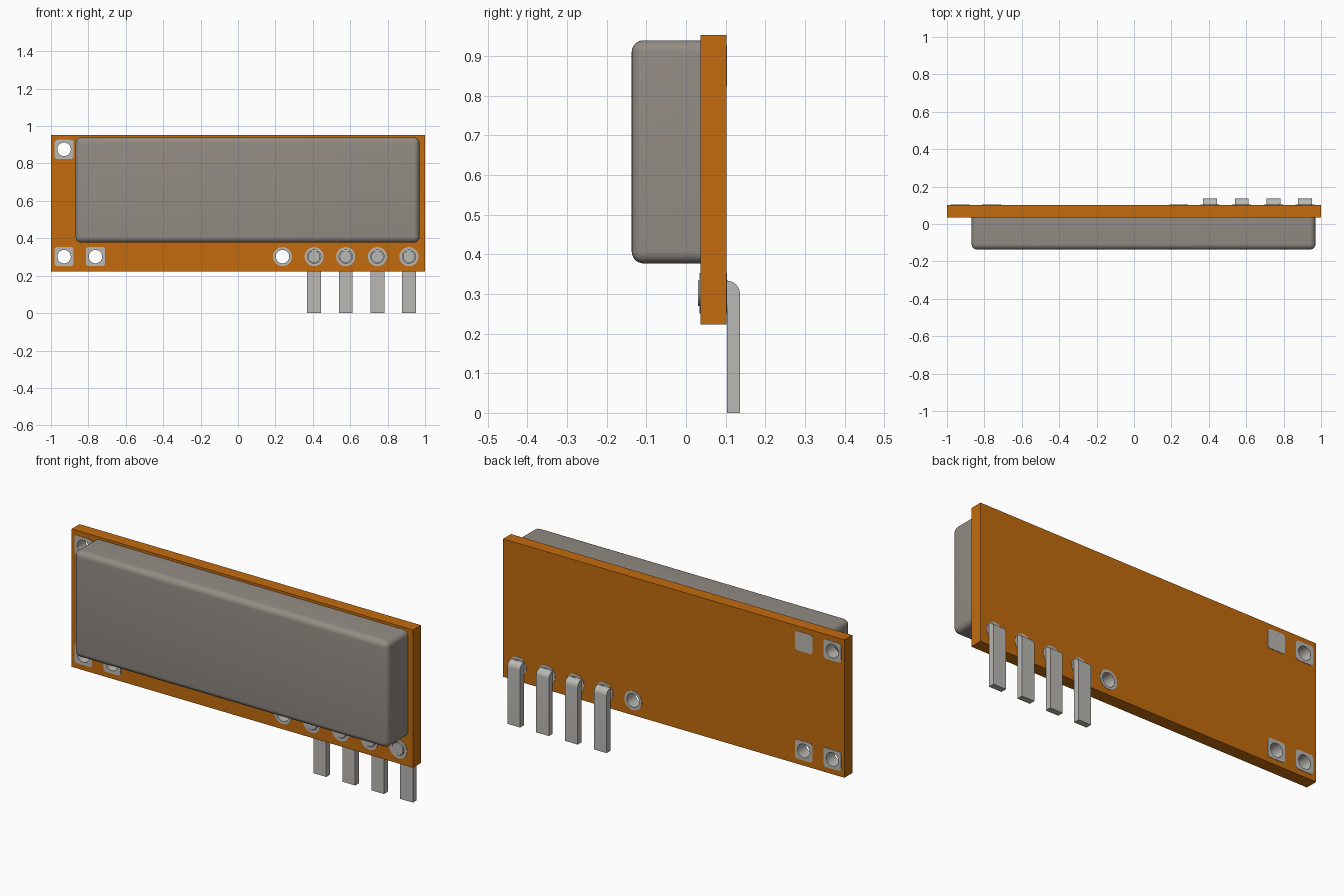
import bpy, bmesh, math
from mathutils import Matrix, Vector

old = bpy.data.objects.get("Cube")
if old:
    bpy.data.objects.remove(old, do_unlink=True)


def material(name, rgb):
    m = bpy.data.materials.new(name)
    m.use_nodes = True
    m.diffuse_color = (*rgb, 1)
    m.node_tree.nodes["Principled BSDF"].inputs["Base Color"].default_value = (*rgb, 1)
    return m


ORANGE = material("orange board", (0.54, 0.147, 0.004))
SILVER = material("silver metal", (0.49, 0.48, 0.456))
CAN = material("warm grey metal", (0.292, 0.262, 0.231))

FRONT, BACK = 0.036, 0.102      # board faces
LOW, HIGH = 0.302, 0.876        # pad rows
HOLE = 0.036
SIDES = 32


def finish(name, bm, mat, smooth=False):
    bmesh.ops.recalc_face_normals(bm, faces=bm.faces)
    mesh = bpy.data.meshes.new(name)
    bm.to_mesh(mesh)
    bm.free()
    mesh.materials.append(mat)
    ob = bpy.data.objects.new(name, mesh)
    bpy.context.collection.objects.link(ob)
    if smooth:
        bpy.ops.object.select_all(action="DESELECT")
        ob.select_set(True)
        bpy.context.view_layer.objects.active = ob
        bpy.ops.object.shade_smooth_by_angle(angle=math.radians(35))
    return ob


def box(x0, x1, y0, y1, z0, z1):
    bm = bmesh.new()
    size = Matrix.Diagonal((x1 - x0, y1 - y0, z1 - z0, 1))
    move = Matrix.Translation(((x0 + x1) / 2, (y0 + y1) / 2, (z0 + z1) / 2))
    bmesh.ops.create_cube(bm, size=1, matrix=move @ size)
    return bm


def add_rod(bm, x, z, radius, y0, y1):
    place = Matrix.Translation((x, (y0 + y1) / 2, z)) @ Matrix.Rotation(math.pi / 2, 4, "X")
    bmesh.ops.create_cone(bm, cap_ends=True, segments=SIDES, radius1=radius,
                          radius2=radius, depth=y1 - y0, matrix=place)


def outline(x, z, half, square):
    """Circle, or square with rounded corners, as (x, z) points."""
    pts = []
    corner = 0.012
    for i in range(SIDES):
        a = math.tau * (i + 0.5) / SIDES
        c, s = math.cos(a), math.sin(a)
        if square:
            sx, sz = math.copysign(1, c), math.copysign(1, s)
            k = half / max(abs(c), abs(s))
            px, pz = c * k, s * k
            inner = half - corner
            if abs(px) > inner and abs(pz) > inner:
                d = Vector((abs(px) - inner, abs(pz) - inner)).normalized() * corner
                px, pz = sx * (inner + d.x), sz * (inner + d.y)
        else:
            px, pz = c * half, s * half
        pts.append((x + px, z + pz))
    return pts


def plated_hole(name, x, z, square):
    """Pads on both board faces joined by a lined hole."""
    bm = bmesh.new()
    t = 0.002
    outer, inner = outline(x, z, 0.051, square), outline(x, z, HOLE, False)
    rings = [(outer, FRONT), (outer, FRONT - t), (inner, FRONT - t),
             (inner, BACK + t), (outer, BACK + t), (outer, BACK)]
    loops = [[bm.verts.new((px, y, pz)) for px, pz in pts] for pts, y in rings]
    for a, b in zip(loops, loops[1:]):
        for i in range(SIDES):
            j = (i + 1) % SIDES
            bm.faces.new((a[i], a[j], b[j], b[i]))
    finish(name, bm, SILVER, True)


# Pad positions
pin_xs = [0.407 + 0.169 * i for i in range(4)]
square_spots = [(-0.93, HIGH), (-0.93, LOW), (-0.762, LOW)]
round_spots = [(0.238, LOW)] + [(x, LOW) for x in pin_xs]

# Circuit board with drilled holes
board = finish("board", box(-1, 1, FRONT, BACK, 0.223, 0.953), ORANGE)
drills = bmesh.new()
for x, z in square_spots + round_spots:
    add_rod(drills, x, z, HOLE + 0.002, FRONT - 0.1, BACK + 0.1)
cutter = finish("drill_cutter", drills, ORANGE)
cutter.hide_render = True
mod = board.modifiers.new("holes", "BOOLEAN")
mod.operation = "DIFFERENCE"
mod.solver = "EXACT"
mod.object = cutter
bpy.ops.object.select_all(action="DESELECT")
board.select_set(True)
bpy.context.view_layer.objects.active = board
bpy.ops.object.modifier_apply(modifier="holes")
bpy.data.objects.remove(cutter, do_unlink=True)

# Plated holes
for i, (x, z) in enumerate(square_spots):
    plated_hole(f"square_pad_{i + 1}", x, z, True)
for i, (x, z) in enumerate(round_spots):
    plated_hole(f"round_pad_{i + 1}", x, z, False)

# Solid pad on the back
bm = bmesh.new()
face = bm.faces.new([bm.verts.new((x, BACK, z))
                     for x, z in outline(-0.762, HIGH, 0.051, True)])
top = bmesh.ops.extrude_face_region(bm, geom=[face])["geom"]
bmesh.ops.translate(bm, vec=(0, 0.002, 0),
                    verts=[v for v in top if isinstance(v, bmesh.types.BMVert)])
finish("solid_back_pad", bm, SILVER)

# Rounded metal can, open edge against the board left sharp
bm = box(-0.868, 0.97, -0.137, FRONT, 0.377, 0.94)
edges = [e for e in bm.edges if any(v.co.y < 0 for v in e.verts)]
bmesh.ops.bevel(bm, geom=edges, offset=0.03, offset_type="OFFSET",
                segments=6, profile=0.5, affect="EDGES")
finish("metal_can", bm, CAN, True)

# Bent pins: a round stub through the board and a flat leg behind it
TOP, OUT, BEND = 0.333, 0.136, 0.032
for i, x in enumerate(pin_xs):
    bm = bmesh.new()
    add_rod(bm, x, LOW, 0.0325, 0.03, BACK + 0.004)
    arc = [math.pi / 2 * k / 8 for k in range(9)]
    profile = [(BACK + 0.002, 0), (OUT, 0)]
    profile += [(OUT - BEND + BEND * math.cos(a), TOP - BEND + BEND * math.sin(a)) for a in arc]
    profile.append((BACK + 0.002, TOP))
    face = bm.faces.new([bm.verts.new((x - 0.037, y, z)) for y, z in profile])
    side = bmesh.ops.extrude_face_region(bm, geom=[face])["geom"]
    bmesh.ops.translate(bm, vec=(0.074, 0, 0),
                        verts=[v for v in side if isinstance(v, bmesh.types.BMVert)])
    finish(f"pin_{i + 1}", bm, SILVER, True)
